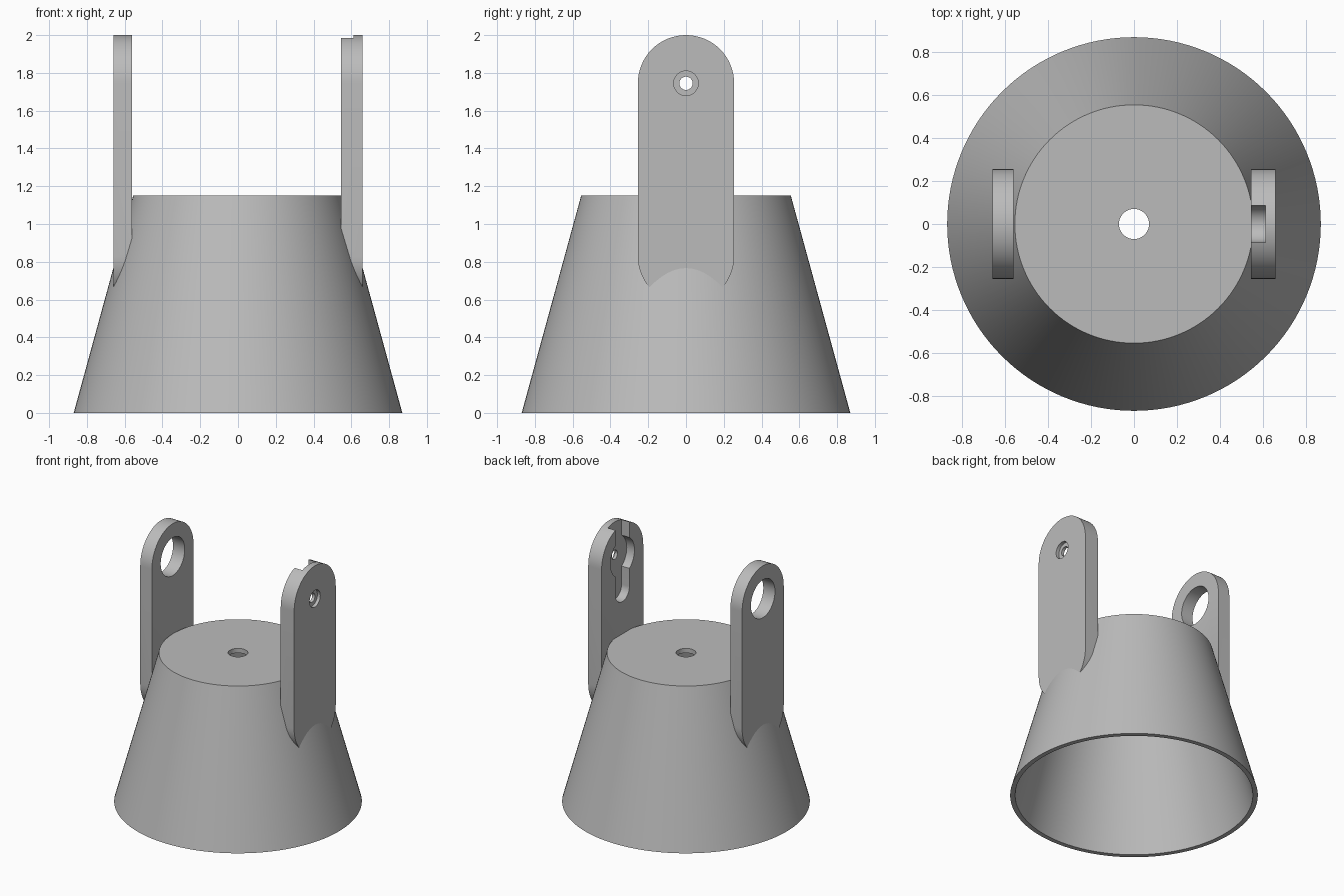
import bpy, bmesh, math

if "Cube" in bpy.data.objects:
    bpy.data.objects.remove(bpy.data.objects["Cube"], do_unlink=True)

grey = bpy.data.materials.new("plain grey")
grey.use_nodes = True
COLOUR = (0.5, 0.5, 0.5, 1)
grey.diffuse_color = COLOUR
grey.node_tree.nodes["Principled BSDF"].inputs["Base Color"].default_value = COLOUR

PIVOT_Z, ARM_R = 1.745, 0.255
BASE_R, TOP_R, CONE_H, WALL = 0.87, 0.555, 1.15, 0.035


def finish(name, bm):
    bmesh.ops.recalc_face_normals(bm, faces=bm.faces)
    mesh = bpy.data.meshes.new(name)
    bm.to_mesh(mesh)
    bm.free()
    obj = bpy.data.objects.new(name, mesh)
    bpy.context.collection.objects.link(obj)
    mesh.materials.append(grey)
    return obj


def lathe(name, profile, closed, steps=128):
    """Spin an (r, z) profile about z; an open one gets end caps."""
    bm = bmesh.new()
    rings = [[bm.verts.new((r * math.cos(2 * math.pi * i / steps),
                            r * math.sin(2 * math.pi * i / steps), z))
              for i in range(steps)] for r, z in profile]
    pairs = list(zip(rings, rings[1:]))
    if closed:
        pairs.append((rings[-1], rings[0]))
    else:
        bm.faces.new(rings[0])
        bm.faces.new(rings[-1])
    for a, b in pairs:
        for i in range(steps):
            j = (i + 1) % steps
            bm.faces.new((a[i], a[j], b[j], b[i]))
    return finish(name, bm)


def capsule(name, x0, x1, radius, low, high, steps=32):
    """Round-ended bar in the yz plane, extruded along x between x0 and x1."""
    arc = [math.pi * i / steps for i in range(steps + 1)]
    outline = [(radius * math.cos(a), high + radius * math.sin(a)) for a in arc]
    lower = [(-radius * math.cos(a), low - radius * math.sin(a)) for a in arc]
    outline += lower if high > low else lower[1:-1]
    bm = bmesh.new()
    face = bm.faces.new([bm.verts.new((x0, y, z)) for y, z in outline])
    ext = bmesh.ops.extrude_face_region(bm, geom=[face])
    moved = [g for g in ext["geom"] if isinstance(g, bmesh.types.BMVert)]
    bmesh.ops.translate(bm, verts=moved, vec=(x1 - x0, 0, 0))
    return finish(name, bm)


def activate(obj):
    bpy.ops.object.select_all(action="DESELECT")
    obj.select_set(True)
    bpy.context.view_layer.objects.active = obj


def cut(obj, cutter):
    cutter.hide_render = True
    mod = obj.modifiers.new("cut", "BOOLEAN")
    mod.operation, mod.solver, mod.object = "DIFFERENCE", "EXACT", cutter
    activate(obj)
    bpy.ops.object.modifier_apply(modifier=mod.name)
    bpy.data.objects.remove(cutter, do_unlink=True)


def disc(x0, x1, radius):
    return capsule("disc_cutter", x0, x1, radius, PIVOT_Z, PIVOT_Z)


def cavity():
    """Hollow of the cone, reaching halfway into the wall."""
    half = WALL / 2
    return lathe("cavity_cutter", [(BASE_R - half, -0.001),
                                   (TOP_R - half, CONE_H - half)], False)


# Hollow tapered base with a centre hole in its top
cone = lathe("tapered_base", [(BASE_R, 0), (TOP_R, CONE_H), (0.07, CONE_H),
                              (0.07, CONE_H - WALL),
                              (TOP_R - WALL + 0.01, CONE_H - WALL),
                              (BASE_R - WALL, 0)], True)

# Right arm with a large bearing hole
right_arm = capsule("right_arm", -0.66, -0.56, ARM_R, 0.83, PIVOT_Z)
cut(right_arm, cavity())
cut(right_arm, disc(-0.7, -0.5, 0.147))

# Left arm: slot and round pocket inside, screw hole with outer counterbore
left_arm = capsule("left_arm", 0.545, 0.66, ARM_R, 0.83, PIVOT_Z)
cut(left_arm, cavity())
cut(left_arm, capsule("slot_cutter", 0.5, 0.612, 0.085, 1.485, 2.2))
cut(left_arm, disc(0.49, 0.611, 0.147))
cut(left_arm, disc(0.4, 0.8, 0.035))
cut(left_arm, disc(0.635, 0.75, 0.065))

for part in (cone, right_arm, left_arm):
    activate(part)
    bpy.ops.object.shade_smooth_by_angle(angle=math.radians(30))
